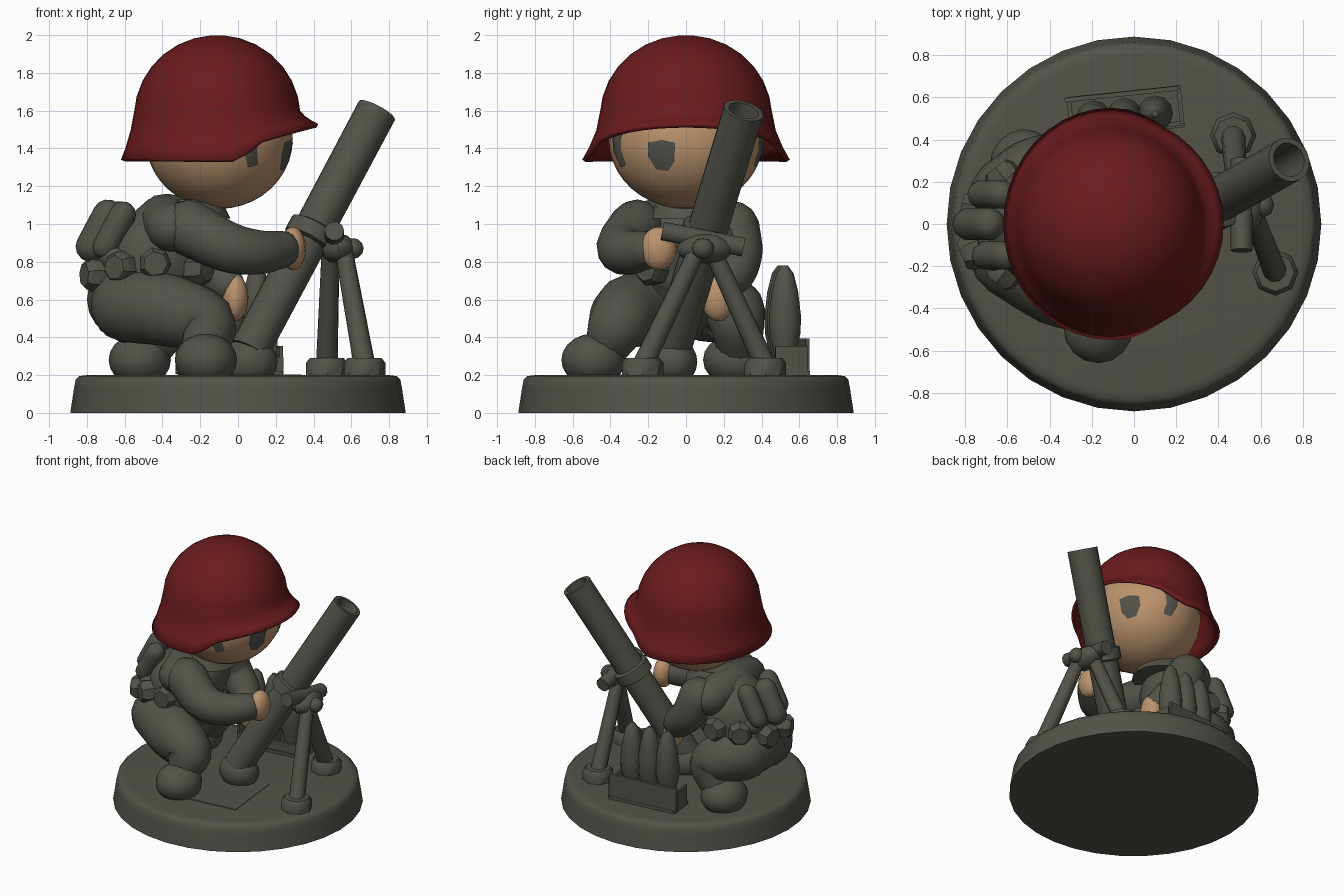
import bpy, bmesh
from math import sin, cos, pi, radians, sqrt
from mathutils import Vector, Matrix, Quaternion

cube = bpy.data.objects.get("Cube")
if cube:
    bpy.data.objects.remove(cube, do_unlink=True)


def material(name, rgb):
    m = bpy.data.materials.new(name)
    m.use_nodes = True
    m.diffuse_color = (*rgb, 1)
    m.node_tree.nodes["Principled BSDF"].inputs["Base Color"].default_value = (*rgb, 1)
    return m


OLIVE = material("olive grey", (0.085, 0.085, 0.068))
RED = material("dark red", (0.145, 0.011, 0.012))
SKIN = material("skin tan", (0.50, 0.29, 0.15))


def finish(bm, name, mat, angle=40):
    bmesh.ops.recalc_face_normals(bm, faces=bm.faces)
    me = bpy.data.meshes.new(name)
    bm.to_mesh(me)
    bm.free()
    ob = bpy.data.objects.new(name, me)
    bpy.context.collection.objects.link(ob)
    me.materials.append(mat)
    bpy.ops.object.select_all(action='DESELECT')
    ob.select_set(True)
    bpy.context.view_layer.objects.active = ob
    bpy.ops.object.shade_smooth_by_angle(angle=radians(angle))
    return ob


def loft(bm, rings, cap_start=True, cap_end=True):
    """Skin a list of equal rings of points."""
    loops = [[bm.verts.new(p) for p in r] for r in rings]
    n = len(loops[0])
    for a, b in zip(loops, loops[1:]):
        for i in range(n):
            j = (i + 1) % n
            bm.faces.new((a[i], a[j], b[j], b[i]))
    if cap_start:
        bm.faces.new(loops[0])
    if cap_end:
        bm.faces.new(loops[-1])


def lathe(name, profile, at, axis=(0, 0, 1), sides=16, mat=OLIVE):
    """Turn a (radius, height) profile around an axis."""
    q = Vector((0, 0, 1)).rotation_difference(Vector(axis))
    bm = bmesh.new()
    loft(bm, [[Vector(at) + q @ Vector((r * cos(2 * pi * i / sides), r * sin(2 * pi * i / sides), h))
               for i in range(sides)] for r, h in profile])
    return finish(bm, name, mat)


def limb(name, pts, radii, sides=14, steps=4, mat=OLIVE):
    """Round-ended tube through points with varying thickness."""
    P = [Vector(p) for p in pts]
    P = [2 * P[0] - P[1]] + P + [2 * P[-1] - P[-2]]
    R = [radii[0]] + list(radii) + [radii[-1]]
    path = []
    for k in range(1, len(P) - 2):
        for s in range(steps + (k == len(P) - 3)):
            t = s / steps
            c = 0.5 * (2 * P[k] + (P[k + 1] - P[k - 1]) * t
                       + (2 * P[k - 1] - 5 * P[k] + 4 * P[k + 1] - P[k + 2]) * t * t
                       + (3 * P[k] - P[k - 1] - 3 * P[k + 1] + P[k + 2]) * t ** 3)
            path.append((c, R[k] + (R[k + 1] - R[k]) * t))
    first = (path[1][0] - path[0][0]).normalized()
    last = (path[-1][0] - path[-2][0]).normalized()
    ends = [radians(a) for a in (80, 52, 26)]
    (p0, r0), (p1, r1) = path[0], path[-1]
    path = ([(p0 - first * r0 * sin(a), r0 * cos(a)) for a in ends] + path
            + [(p1 + last * r1 * sin(a), r1 * cos(a)) for a in reversed(ends)])
    tan = Vector((0, 0, 1))
    q = Quaternion()
    rings = []
    for k, (c, r) in enumerate(path):
        t = (path[min(k + 1, len(path) - 1)][0] - path[max(k - 1, 0)][0]).normalized()
        q = tan.rotation_difference(t) @ q
        tan = t
        rings.append([c + q @ Vector((r * cos(2 * pi * i / sides), r * sin(2 * pi * i / sides), 0))
                      for i in range(sides)])
    bm = bmesh.new()
    loft(bm, rings)
    return finish(bm, name, mat, 60)


def ball(name, at, size, mat=OLIVE, u=16, v=10):
    bm = bmesh.new()
    bmesh.ops.create_uvsphere(bm, u_segments=u, v_segments=v, radius=1)
    bmesh.ops.transform(bm, matrix=Matrix.Translation(at) @ Matrix.Diagonal((*size, 1)), verts=bm.verts)
    return finish(bm, name, mat, 60)


def box(name, at, size, angle=0):
    bm = bmesh.new()
    bmesh.ops.create_cube(bm, size=1)
    m = Matrix.Translation(at) @ Matrix.Rotation(radians(angle), 4, 'Z') @ Matrix.Diagonal((*size, 1))
    bmesh.ops.transform(bm, matrix=m, verts=bm.verts)
    return finish(bm, name, OLIVE)


# Round stand with a bevelled rim, and a flat ground plate
lathe("stand", [(0.888, 0), (0.868, 0.13), (0.86, 0.175), (0.84, 0.195), (0.8, 0.2)], (0, 0, 0), sides=32)
box("ground_plate", (0.1, -0.28, 0.196), (0.42, 0.5, 0.016), 6)

# Head with eyes and sideburns as thin plates
HEAD, HSIZE = Vector((-0.1, 0, 1.45)), Vector((0.39, 0.41, 0.37))
ball("head", HEAD, HSIZE, SKIN, 32, 20)


def face_patch(name, outline):
    bm = bmesh.new()
    ca = sum(p[0] for p in outline) / len(outline)
    cz = sum(p[1] for p in outline) / len(outline)

    def on_head(a, z):
        h = (z - HEAD.z) / HSIZE.z
        w = sqrt(1 - h * h) * 1.014
        return HEAD + Vector((HSIZE.x * w * cos(radians(a)), HSIZE.y * w * sin(radians(a)), HSIZE.z * h))
    rings = [[on_head(ca + (a - ca) * s, cz + (z - cz) * s) for a, z in outline] for s in (1, 0.5)]
    loft(bm, rings, cap_start=False)
    finish(bm, name, OLIVE)


# The face is turned a little to its left
TURN = 7
for side, s in (("right", -1), ("left", 1)):
    face_patch(side + "_eye", [(TURN + s * a, z) for a, z in
               ((15, 1.43), (25, 1.445), (36, 1.43), (37, 1.36), (32, 1.29), (22, 1.28), (16, 1.33))])
    face_patch(side + "_sideburn", [(TURN + s * a, z) for a, z in
               ((62, 1.5), (80, 1.5), (77, 1.38), (72, 1.3), (63, 1.31))])

# Helmet: dome, then a flare to a rim that drops at the sides and back
bm = bmesh.new()
N = 40
rings = []
for lat in (4, 16, 28, 40, 52, 64, 76, 86):
    a = radians(lat)
    rings.append([Vector((-0.11 + 0.44 * sin(a) * cos(2 * pi * i / N), 0.455 * sin(a) * sin(2 * pi * i / N),
                          1.57 + 0.43 * cos(a))) for i in range(N)])
for f in (0.4, 0.75, 1):
    ring = []
    for i in range(N):
        th = 2 * pi * i / N
        d = abs((th + pi) % (2 * pi) - pi) * 180 / pi
        drop = min(1, max(0, (d - 64) / 14))
        z = 1.53 - 0.09 * (min(d, 64) / 64) ** 2 - 0.1 * drop
        rx = 0.535 if d < 90 else 0.51
        g = f ** 1.7
        ring.append(Vector((-0.11 + (0.445 + (rx - 0.445) * g) * cos(th),
                            (0.455 + (0.55 - 0.455) * g * (0.7 + 0.3 * drop)) * sin(th), 1.6 + (z - 1.6) * f)))
    rings.append(ring)
loft(bm, rings, cap_end=False)
helmet = finish(bm, "helmet", RED, 50)
shell = helmet.modifiers.new("thickness", 'SOLIDIFY')
shell.thickness = 0.022
shell.offset = -1

# Body
limb("torso", [(-0.52, 0, 0.66), (-0.43, 0, 0.82), (-0.36, 0, 0.92)], [0.26, 0.28, 0.24], 18)
ball("pelvis", (-0.56, 0, 0.6), (0.24, 0.3, 0.22))
limb("shoulders", [(-0.35, -0.26, 0.98), (-0.39, 0, 1.02), (-0.36, 0.22, 0.98)], [0.13, 0.14, 0.13])
lathe("neck", [(0.2, 0), (0.15, 0.1)], (-0.24, 0, 1.03))

# Arms and hands
limb("right_arm", [(-0.26, -0.26, 0.98), (-0.06, -0.34, 0.88), (0.1, -0.3, 0.85), (0.23, -0.2, 0.865)],
     [0.15, 0.135, 0.12, 0.1])
ball("right_hand", (0.29, -0.145, 0.87), (0.07, 0.095, 0.115), SKIN)
limb("left_arm", [(-0.28, 0.25, 0.98), (-0.22, 0.28, 0.84), (-0.12, 0.25, 0.74), (-0.06, 0.2, 0.68)],
     [0.14, 0.125, 0.115, 0.095])
ball("left_hand", (-0.015, 0.17, 0.61), (0.07, 0.09, 0.125), SKIN)

# Legs and boots, squatting
limb("right_leg", [(-0.58, -0.15, 0.57), (-0.36, -0.29, 0.54), (-0.17, -0.36, 0.47), (-0.18, -0.42, 0.35)],
     [0.2, 0.195, 0.165, 0.12])
limb("left_leg", [(-0.58, 0.13, 0.57), (-0.46, 0.24, 0.54), (-0.4, 0.27, 0.48), (-0.46, 0.28, 0.35)],
     [0.2, 0.18, 0.15, 0.12])
ball("right_boot", (-0.17, -0.49, 0.28), (0.165, 0.17, 0.14))
ball("left_boot", (-0.52, 0.27, 0.28), (0.165, 0.18, 0.14))

# Pack rolls and belt pouches
for i, (x, y, r) in enumerate(((-0.64, -0.15, 0.07), (-0.72, 0, 0.08), (-0.66, 0.14, 0.07))):
    limb("pack_roll_%d" % (i + 1), [(x - 0.06, y, 0.88), (x + 0.03, y, 1.05)], [r, r], 10)
limb("pack_base", [(-0.66, -0.15, 0.82), (-0.68, 0.13, 0.82)], [0.075, 0.075], 8)
for i, (x, y, z) in enumerate(((-0.44, -0.27, 0.79), (-0.62, -0.23, 0.77), (-0.76, -0.13, 0.73), (-0.76, 0.07, 0.73),
                               (-0.62, 0.22, 0.77), (-0.45, 0.28, 0.78), (-0.21, -0.18, 0.76))):
    out = Vector((x + 0.45, y, 0)).normalized()
    lathe("belt_pouch_%d" % (i + 1), [(0.085, -0.06), (0.088, 0.03), (0.065, 0.06)], (x, y, z), out, 7)

# Launch tube with hollow muzzle, collar and foot
FOOT, MUZZLE = Vector((0.06, -0.08, 0.33)), Vector((0.735, 0.305, 1.6))
axis = (MUZZLE - FOOT).normalized()
length = (MUZZLE - FOOT).length
lathe("launch_tube", [(0.105, 0), (0.108, length), (0.082, length), (0.082, length - 0.3)], FOOT, axis, 18)
lathe("tube_collar", [(0.11, -0.05), (0.135, -0.04), (0.135, 0.04), (0.11, 0.05)],
      FOOT + axis * length * 0.485, axis, 18)
ball("tube_foot", (0.06, -0.07, 0.27), (0.15, 0.13, 0.13), u=12)

# Bipod
lathe("cross_bar", [(0.052, -0.22), (0.052, 0.22)], (0.51, 0.09, 0.92), Vector((0, 1, -0.2)).normalized(), 10)
ball("bipod_hub", (0.53, 0.1, 0.87), (0.095, 0.15, 0.08), u=8, v=6)
ball("bipod_knob", (0.61, 0.09, 0.87), (0.055, 0.06, 0.055), u=8, v=6)
for name, top, foot in (("right", (0.56, 0.06, 0.86), (0.67, -0.23, 0.25)),
                        ("left", (0.49, 0.14, 0.86), (0.47, 0.42, 0.25))):
    d = Vector(foot) - Vector(top)
    lathe(name + "_bipod_leg", [(0.048, 0), (0.058, d.length)], top, d.normalized(), 10)
    lathe(name + "_bipod_foot", [(0.11, 0), (0.11, 0.07), (0.09, 0.095)], (foot[0], foot[1], 0.195), sides=8)

# Shell crate with three rounds
TILT = 6
box("crate_floor", (-0.04, 0.53, 0.21), (0.54, 0.2, 0.025), TILT)
box("crate_back", (-0.06, 0.615, 0.3), (0.54, 0.022, 0.19), TILT)
box("crate_front", (-0.03, 0.45, 0.25), (0.54, 0.022, 0.09), TILT)
for i, s in enumerate((-1, 1)):
    box("crate_end_%d" % (i + 1), (-0.04 + s * 0.26, 0.53 + s * 0.028, 0.28), (0.02, 0.17, 0.15), TILT)
for i in range(3):
    lathe("shell_%d" % (i + 1), [(0.045, 0), (0.055, 0.08), (0.082, 0.2), (0.085, 0.29), (0.07, 0.42),
                                 (0.045, 0.52), (0.015, 0.56)], (-0.19 + 0.145 * i, 0.5 + 0.012 * i, 0.22), sides=12)
